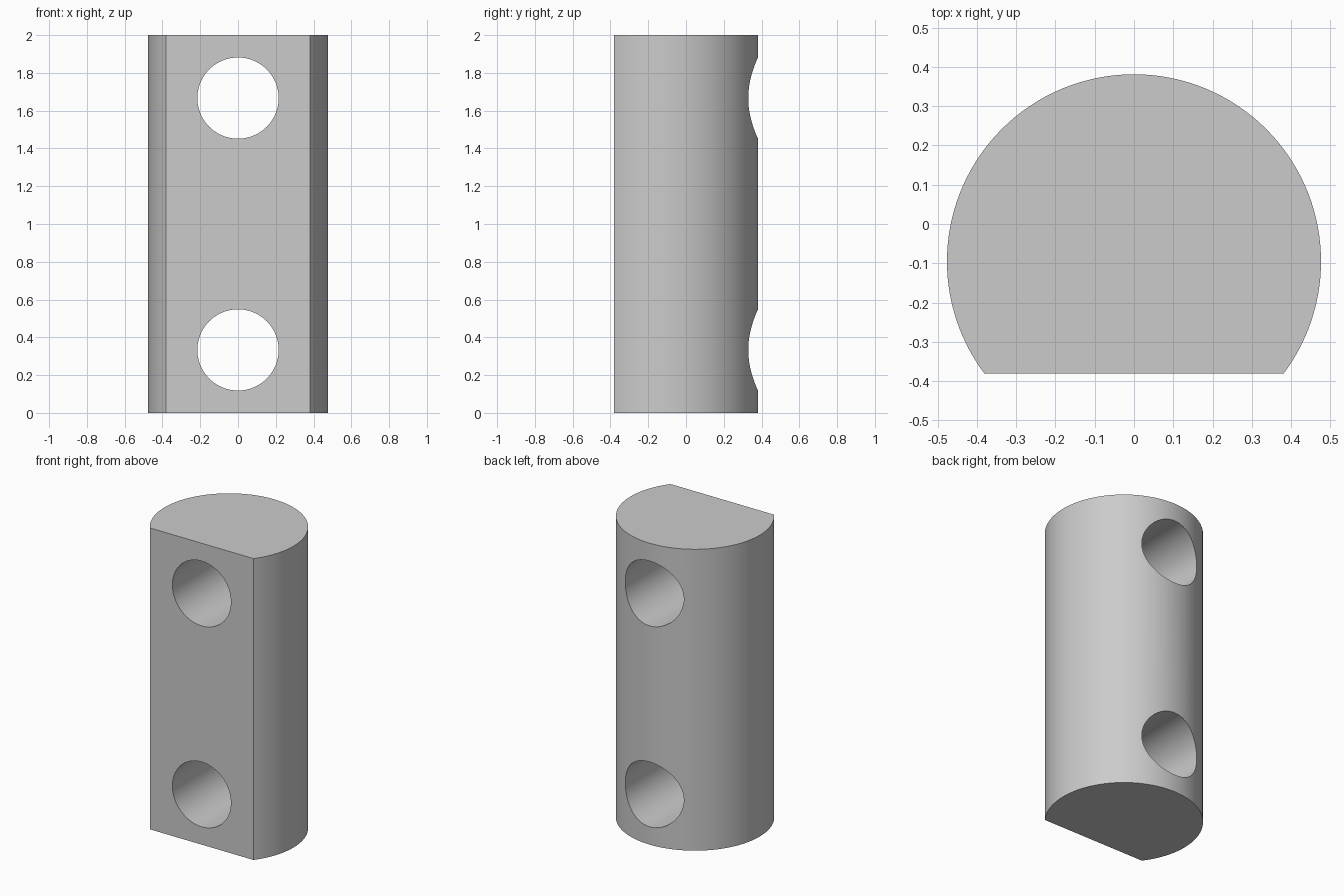
import bpy
import math

RADIUS = 0.476      # round side of the pin
CENTRE_Y = -0.095   # axis of the round side
FLAT_Y = -0.381     # flat front face
HEIGHT = 2.0
HOLE_RADIUS = 0.215

if "Cube" in bpy.data.objects:
    bpy.data.objects.remove(bpy.data.objects["Cube"], do_unlink=True)

grey = bpy.data.materials.new("plain grey")
grey.use_nodes = True
colour = (0.6, 0.6, 0.6, 1)
grey.diffuse_color = colour
grey.node_tree.nodes["Principled BSDF"].inputs["Base Color"].default_value = colour

# Rounded body with a flat front: an arc closed by a chord, extruded upwards
half = math.acos((FLAT_Y - CENTRE_Y) / RADIUS)
steps = 96
profile = []
for i in range(steps + 1):
    a = math.pi / 2 - half + 2 * half * i / steps
    profile.append((RADIUS * math.cos(a), CENTRE_Y + RADIUS * math.sin(a)))

n = len(profile)
verts = [(x, y, z) for z in (0, HEIGHT) for x, y in profile]
faces = [(i, (i + 1) % n, (i + 1) % n + n, i + n) for i in range(n)]
faces += [tuple(reversed(range(n))), tuple(range(n, 2 * n))]
mesh = bpy.data.meshes.new("pin_body")
mesh.from_pydata(verts, [], faces)
mesh.materials.append(grey)
body = bpy.data.objects.new("pin_body", mesh)
bpy.context.collection.objects.link(body)


def drill(z):
    """Cut a round through hole along y at height z."""
    bpy.ops.mesh.primitive_cylinder_add(
        vertices=96, radius=HOLE_RADIUS, depth=2,
        location=(0, 0, z), rotation=(math.pi / 2, 0, 0))
    cutter = bpy.context.object
    cutter.name = "hole_cutter"
    cutter.hide_render = True
    cutter.data.materials.append(grey)
    bpy.ops.object.select_all(action="DESELECT")
    body.select_set(True)
    bpy.context.view_layer.objects.active = body
    mod = body.modifiers.new("hole", "BOOLEAN")
    mod.operation = "DIFFERENCE"
    mod.solver = "EXACT"
    mod.object = cutter
    bpy.ops.object.modifier_apply(modifier=mod.name)
    bpy.data.objects.remove(cutter, do_unlink=True)


# Lower and upper through holes
for z in (HEIGHT / 6, HEIGHT * 5 / 6):
    drill(z)

bpy.ops.object.shade_smooth_by_angle(angle=math.radians(30))
